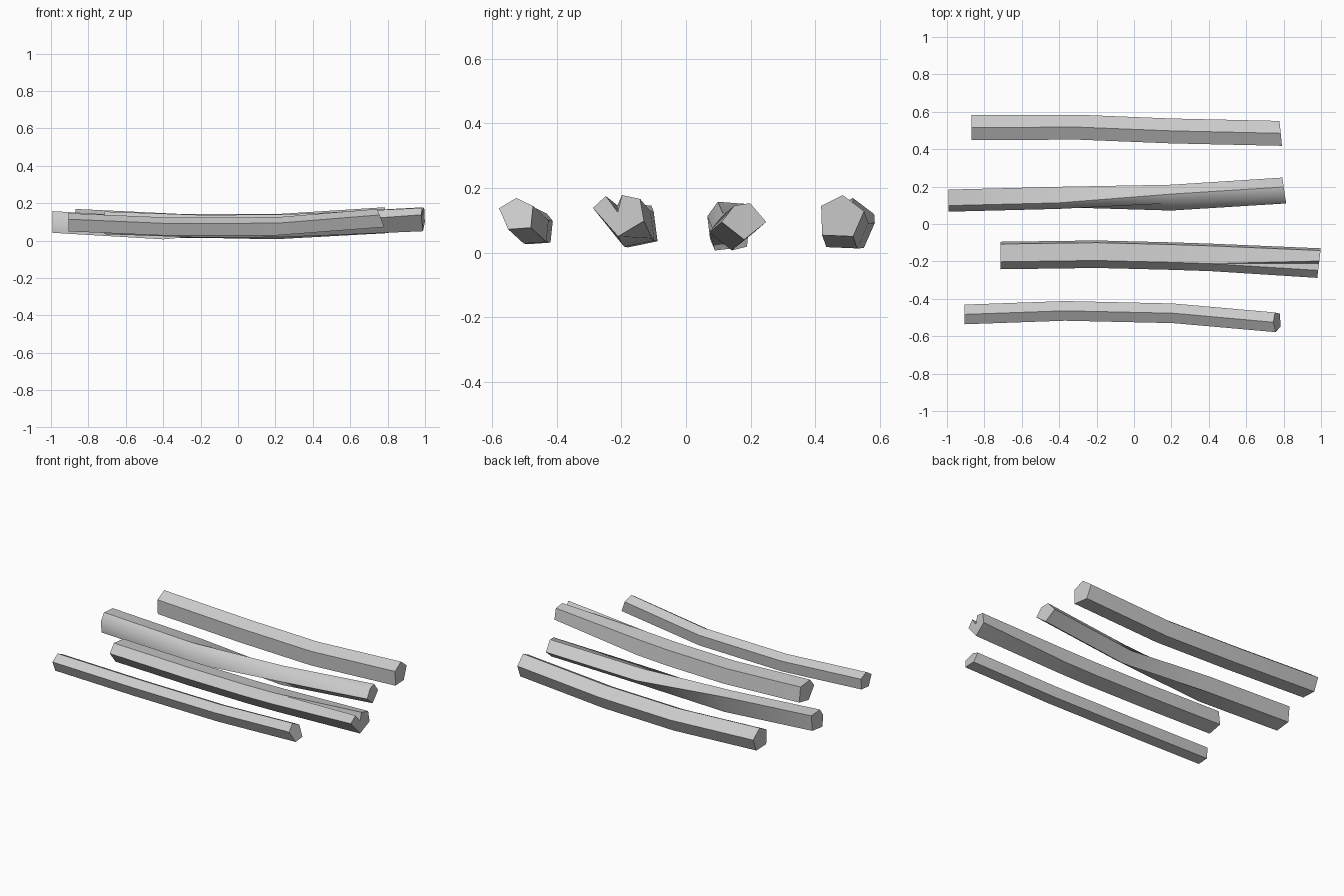
import bpy
import bmesh
from math import cos, sin, radians
from mathutils import Vector

cube = bpy.data.objects.get("Cube")
if cube:
    bpy.data.objects.remove(cube, do_unlink=True)

# One plain grey for all the wood
grey = bpy.data.materials.new("plain_grey")
grey.use_nodes = True
grey.diffuse_color = (0.6, 0.6, 0.6, 1)
grey.node_tree.nodes["Principled BSDF"].inputs["Base Color"].default_value = (0.6, 0.6, 0.6, 1)


def turned(profile, degrees, scale=1.0):
    """Rotate a cross-section about its centre."""
    c, s = cos(radians(degrees)) * scale, sin(radians(degrees)) * scale
    return [(c * y - s * z, s * y + c * z) for y, z in profile]


def build_log(name, stations, slant=(0, 0)):
    """Loft (x, y, z, profile) stations; slant shears the last end cut."""
    bm = bmesh.new()
    rings = []
    for i, (x, y, z, profile) in enumerate(stations):
        last = i == len(stations) - 1
        sy, sz = slant if last else (0, 0)
        rings.append([bm.verts.new((x + sy * dy + sz * dz, y + dy, z + dz))
                      for dy, dz in profile])
    for a, b in zip(rings, rings[1:]):
        for j in range(len(a)):
            k = (j + 1) % len(a)
            bm.faces.new((a[j], a[k], b[k], b[j]))
    bm.faces.new(rings[0])
    bm.faces.new(rings[-1][::-1])
    bmesh.ops.remove_doubles(bm, verts=bm.verts, dist=0.0005)
    bmesh.ops.recalc_face_normals(bm, faces=bm.faces)
    mesh = bpy.data.meshes.new(name)
    bm.to_mesh(mesh)
    bm.free()
    mesh.materials.append(grey)
    obj = bpy.data.objects.new(name, mesh)
    bpy.context.collection.objects.link(obj)
    bpy.ops.object.select_all(action="DESELECT")
    obj.select_set(True)
    bpy.context.view_layer.objects.active = obj
    bpy.ops.object.shade_smooth_by_angle(angle=radians(55))


# Front log, with a sloping cut at its left end
front = [(0, .052), (.052, .027), (.045, -.04), (-.025, -.045), (-.053, .02)]
build_log("front_log", [
    (-.905, -.483, .094, front),
    (-.37, -.464, .071, front),
    (.21, -.477, .073, front),
    (.765, -.525, .117, front),
], slant=(0, -.4))

# Split log: the top ridge opens into two prongs at its left end
ridge = (-.03, .055)
whole = [(-.07, .005), ridge, ridge, ridge, (.065, .045), (.077, -.047), (-.015, -.066)]
split = [(-.085, .028), (-.045, .065), (-.008, .015), (.005, .068),
         (.061, .056), (.073, -.012), (-.007, -.06)]
build_log("split_log", [
    (-.715, -.172, .1, whole),
    (-.2, -.165, .082, whole),
    (.2, -.175, .084, whole),
    (.41, -.182, .091, whole),
    (.99, -.203, .11, split),
], slant=(.12, 0))

# Twisted log
kinked = [(.018, .058), (.068, 0), (0, -.055), (-.07, 0), (-.031, .05)]
rolled = turned(kinked, 45, 1.12)
build_log("twisted_log", [
    (-.993, .13, .097, rolled),
    (-.4, .145, .062, rolled),
    (.2, .142, .062, kinked),
    (.803, .18, .095, kinked),
], slant=(-.15, 0))

# Back log, the thickest
back = [(.004, .068), (.07, .018), (.036, -.06), (-.06, -.056), (-.063, .034)]
build_log("back_log", [
    (-.87, .512, .101, back),
    (-.3, .514, .074, back),
    (.2, .494, .073, back),
    (.785, .481, .11, back),
], slant=(-.1, 0))
